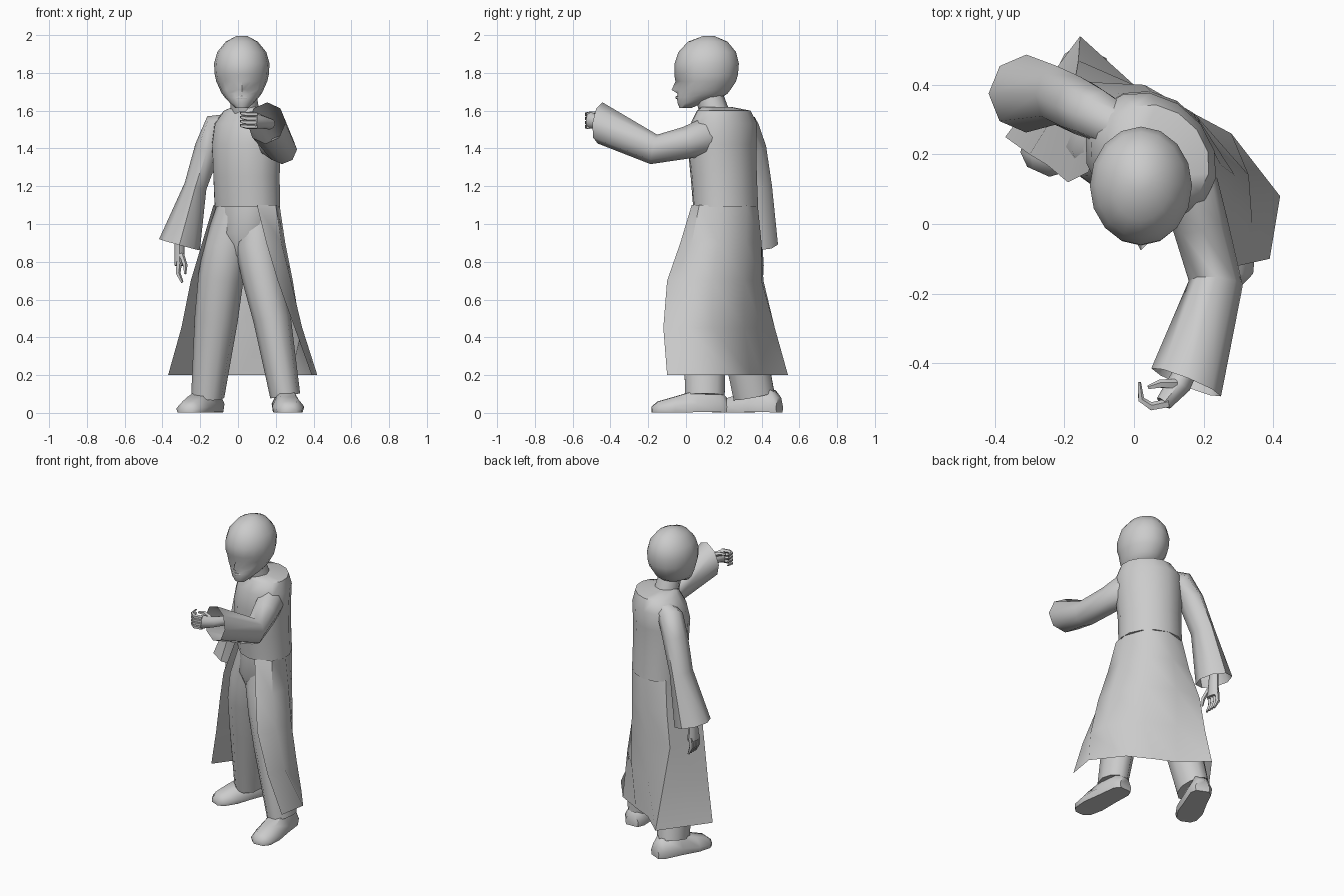
import bpy, bmesh, math
from mathutils import Vector as V

if "Cube" in bpy.data.objects:
    bpy.data.objects.remove(bpy.data.objects["Cube"], do_unlink=True)

grey = bpy.data.materials.new("plain grey")
grey.use_nodes = True
grey.diffuse_color = (0.6, 0.6, 0.6, 1)
grey.node_tree.nodes["Principled BSDF"].inputs["Base Color"].default_value = grey.diffuse_color


def loft(name, rings, closed=True, caps=(True, True), angle=50):
    """Skin a list of equal-length point rings."""
    bm = bmesh.new()
    rows = [[bm.verts.new(p) for p in ring] for ring in rings]
    n = len(rows[0])
    for low, high in zip(rows, rows[1:]):
        for i in range(n if closed else n - 1):
            j = (i + 1) % n
            bm.faces.new((low[i], low[j], high[j], high[i]))
    if closed:
        for cap, row in zip(caps, (rows[0], rows[-1])):
            if cap:
                bm.faces.new(row)
    bmesh.ops.recalc_face_normals(bm, faces=bm.faces)
    mesh = bpy.data.meshes.new(name)
    bm.to_mesh(mesh)
    bm.free()
    mesh.materials.append(grey)
    obj = bpy.data.objects.new(name, mesh)
    bpy.context.collection.objects.link(obj)
    bpy.ops.object.select_all(action="DESELECT")
    obj.select_set(True)
    bpy.context.view_layer.objects.active = obj
    bpy.ops.object.shade_smooth_by_angle(angle=math.radians(angle))
    return obj


def oval(centre, side, up, a, b, n=10):
    turn = [math.tau * i / n for i in range(n)]
    return [centre + side * a * math.cos(t) + up * b * math.sin(t) for t in turn]


def tube(name, stations, ref, n=8, caps=(True, True), end=None):
    """Sweep ovals along a path of (x, y, z, side radius, other radius); end sets the last direction."""
    points = [V(s[:3]) for s in stations]
    rings = []
    for i, s in enumerate(stations):
        tangent = (points[min(i + 1, len(points) - 1)] - points[max(i - 1, 0)]).normalized()
        if end and i == len(points) - 1:
            tangent = V(end).normalized()
        side = tangent.cross(V(ref)).normalized()
        rings.append(oval(points[i], side, side.cross(tangent), s[3], s[4], n))
    return loft(name, rings, caps=caps)


def turned(x, y, z, a, b, yaw):
    """Level oval turned clockwise about the vertical."""
    c, s = math.cos(math.radians(yaw)), math.sin(math.radians(yaw))
    return oval(V((x, y, z)), V((c, -s, 0)), V((s, c, 0)), a, b, 14)


# Coat bodice, turned toward the model's right
bodice = [(.05, .21, 1.09, .19, .16), (.045, .2, 1.25, .19, .165), (.045, .19, 1.42, .2, .17),
          (.055, .2, 1.53, .2, .16), (.07, .2, 1.6, .16, .13), (.05, .16, 1.62, .08, .08)]
loft("coat_bodice", [turned(*r, 42) for r in bodice])

# Open coat skirt: each level runs from the left front edge round the back to the right one
skirt = {
    1.1: ((.1, .03), (.2, .07), (.22, .18), (.17, .32), (.05, .38), (-.09, .34), (-.13, .15)),
    .9: ((.15, -.03), (.23, .03), (.25, .17), (.17, .32), (.03, .4), (-.12, .37), (-.19, .12)),
    .7: ((.21, -.1), (.28, 0), (.29, .14), (.18, .31), (0, .4), (-.17, .41), (-.25, .17)),
    .45: ((.3, -.12), (.34, 0), (.33, .14), (.18, .31), (0, .4), (-.16, .47), (-.3, .2)),
    .2: ((.39, -.1), (.42, .08), (.28, .26), (.13, .34), (0, .4), (-.155, .54), (-.37, .25)),
}
loft("coat_skirt", [[V((*p, z)) for p in row] for z, row in skirt.items()], closed=False)

# Sleeves with open flared cuffs
tube("left_sleeve", [(.08, .2, 1.5, .07, .08), (.165, .09, 1.455, .085, .1),
                     (.19, .0, 1.43, .08, .085), (.235, -.17, 1.395, .078, .08),
                     (.15, -.455, 1.535, .108, .11)],
     (0, 0, 1), caps=(True, False), end=(-.37, -.92, .12))
tube("right_sleeve", [(0, .25, 1.54, .05, .06), (-.11, .315, 1.51, .08, .075),
                      (-.16, .34, 1.4, .07, .085), (-.225, .37, 1.2, .06, .085),
                      (-.31, .375, .89, .112, .112)],
     (0, 1, 0), caps=(True, False))

# Trousers
hips = [(.02, .17, .83, .07, .06), (.04, .18, .95, .15, .13), (.05, .2, 1.12, .17, .14)]
loft("trouser_hips", [turned(*r, 40) for r in hips])
tube("right_leg", [(0, .2, 1.12, .1, .1), (-.06, .21, .88, .12, .12), (-.09, .23, .72, .12, .12),
                   (-.115, .28, .5, .115, .12), (-.16, .36, .09, .088, .115)], (0, 1, 0), 10)
tube("left_leg", [(.08, .18, 1.12, .1, .1), (.1, .14, .88, .115, .12), (.13, .12, .72, .11, .12),
                  (.18, .1, .5, .1, .12), (.25, .1, .09, .08, .11)], (0, 1, 0), 10)


# Shoes: flat soles with rounded uppers
def shoe(name, heel, toe):
    heel, toe = V((*heel, 0)), V((*toe, 0))
    side = (toe - heel).normalized().cross(V((0, 0, 1)))
    rings = []
    for t, wide, high in [(0, .045, .08), (.1, .07, .12), (.4, .075, .12),
                          (.7, .085, .085), (.92, .07, .06), (1, .035, .035)]:
        c = heel.lerp(toe, t)
        rings.append([c + side * wide * u + V((0, 0, high * v)) for u, v in
                      ((-.9, .03), (-1, .4), (-.5, 1), (.5, 1), (1, .4), (.9, .03))])
    loft(name, rings)


shoe("left_shoe", (.245, .215), (.275, -.18))
shoe("right_shoe", (-.12, .495), (-.275, .15))

# Neck
tube("neck", [(.04, .16, 1.56, .08, .08), (.025, .11, 1.72, .065, .07)], (0, 1, 0))

# Head: z, half width, front y, back y
head = [(1.615, .035, -.035, .03), (1.64, .062, -.045, .09), (1.67, .09, -.048, .19),
        (1.69, .105, -.045, .22), (1.71, .115, -.05, .235), (1.755, .135, -.05, .265),
        (1.79, .143, -.062, .275), (1.85, .147, -.06, .28), (1.91, .13, -.04, .265),
        (1.965, .085, .01, .22), (1.995, .03, .09, .15)]
rings = []
for z, wide, front, back in head:
    mid, deep = (front + back) / 2, (back - front) / 2
    ring = oval(V((.02, mid, z)), V((1, 0, 0)), V((0, 1, 0)), wide, deep, 16)
    if z == 1.71:  # nose tip, with its wings drawn in
        ring[12].y -= .026
        for k in (11, 13):
            ring[k].x = (ring[k].x + .02) / 2
    if z == 1.755:  # nose bridge and eye hollows
        ring[12].y -= .006
        for k in (11, 13):
            ring[k].y += .016
    rings.append(ring)
loft("head", rings)

# Lips
tube("lips", [(-.012, -.036, 1.668, .003, .004), (.02, -.05, 1.67, .007, .008),
              (.052, -.036, 1.668, .003, .004)], (0, 0, 1), 6)

# Raised left hand with curled fingers
tube("left_palm", [(.17, -.38, 1.53, .03, .03), (.13, -.46, 1.54, .035, .035),
                   (.085, -.515, 1.55, .024, .045)], (0, 0, 1))
for i in range(4):
    z = 1.515 + .022 * i
    tube(f"left_finger_{i + 1}", [(.1, -.515, z, .014, .013), (.05, -.525, z, .013, .013),
                                  (.02, -.505, z + .005, .01, .01),
                                  (.015, -.455, z + .01, .005, .005)], (0, 0, 1), 5)
tube("left_thumb", [(.12, -.46, 1.565, .015, .015), (.075, -.46, 1.585, .013, .013),
                    (.04, -.47, 1.585, .006, .006)], (0, 0, 1), 5)

# Hanging right hand
tube("right_palm", [(-.31, .375, .95, .025, .03), (-.31, .37, .86, .027, .037),
                    (-.31, .365, .78, .027, .047)], (0, 1, 0))
for i in range(4):
    y = .33 + .023 * i
    tube(f"right_finger_{i + 1}", [(-.312, y, .8, .016, .013), (-.318, y, .74, .014, .013),
                                   (-.295, y - .005, .69, .007, .007)], (0, 1, 0), 5)
tube("right_thumb", [(-.3, .34, .84, .015, .015), (-.28, .31, .78, .013, .013),
                     (-.28, .3, .735, .006, .006)], (0, 1, 0), 5)
